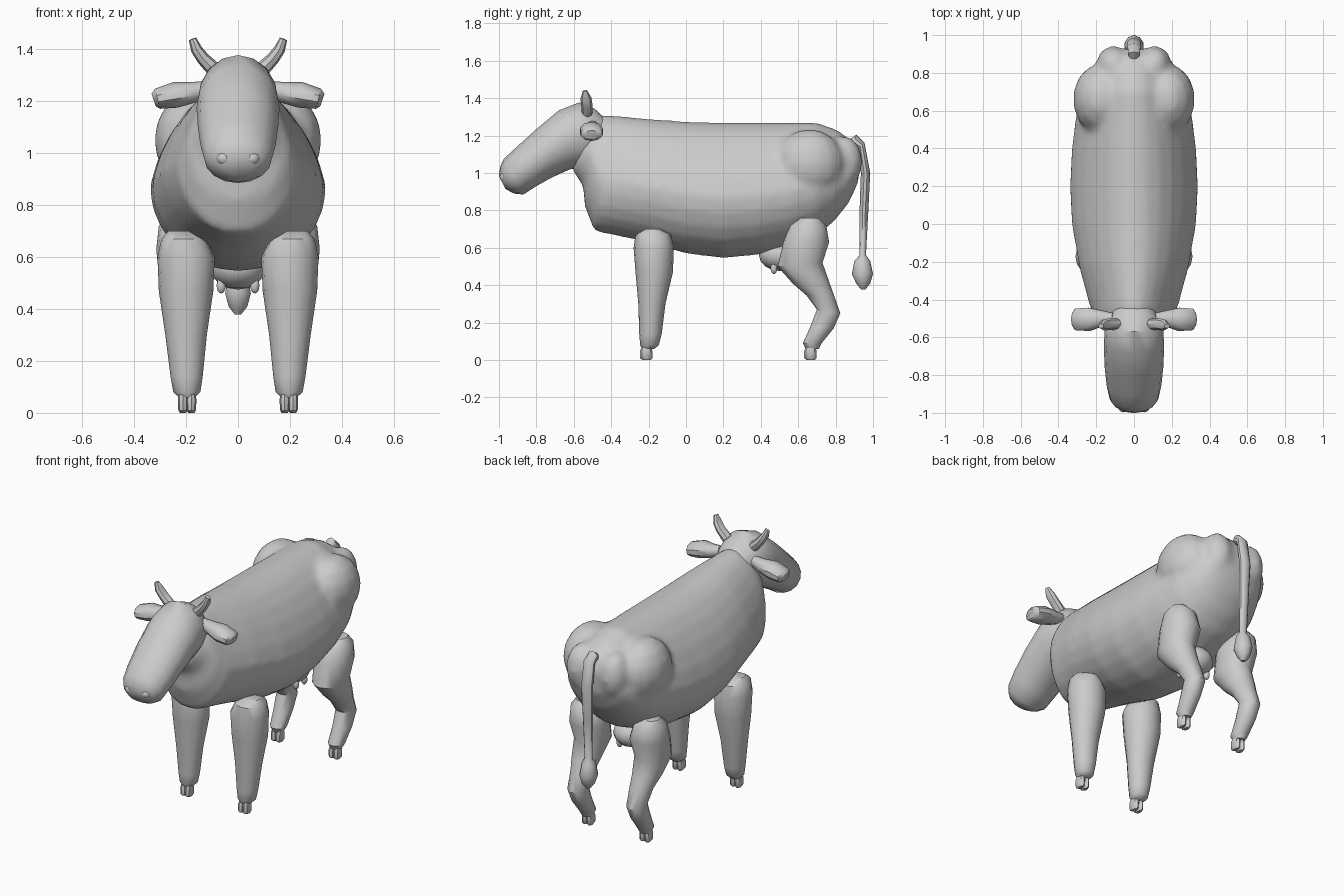
import bpy, bmesh, math
from mathutils import Vector

if "Cube" in bpy.data.objects:
    bpy.data.objects.remove(bpy.data.objects["Cube"])


def finish(name, bm, mirror=False, angle=40):
    bmesh.ops.recalc_face_normals(bm, faces=bm.faces)
    me = bpy.data.meshes.new(name)
    bm.to_mesh(me)
    bm.free()
    ob = bpy.data.objects.new(name, me)
    bpy.context.collection.objects.link(ob)
    if mirror:
        ob.modifiers.new("Mirror", 'MIRROR')
    bpy.ops.object.select_all(action='DESELECT')
    ob.select_set(True)
    bpy.context.view_layer.objects.active = ob
    bpy.ops.object.shade_smooth_by_angle(angle=math.radians(angle))
    return ob


def skin(name, loops, mirror=False):
    """Bridge closed point loops and cap both ends."""
    bm = bmesh.new()
    vs = [[bm.verts.new(p) for p in loop] for loop in loops]
    n = len(vs[0])
    for a, b in zip(vs, vs[1:]):
        for i in range(n):
            j = (i + 1) % n
            bm.faces.new((a[i], a[j], b[j], b[i]))
    bm.faces.new(vs[0])
    bm.faces.new(vs[-1])
    return finish(name, bm, mirror)


def loft(name, rings, x=0, mid=0.5, pear=0, n=16, mirror=False):
    """Each ring: side-view points A(y,z) and B(y,z), half width, optional x.
    mid = where the widest point lies from A to B; pear narrows the A side."""
    loops = []
    for ya, za, yb, zb, w, *cx in rings:
        a, b = Vector((0, ya, za)), Vector((0, yb, zb))
        c = a.lerp(b, mid)
        loop = []
        for i in range(n):
            t = math.tau * i / n
            s, k = math.sin(t), math.cos(t)
            p = c + (a - c) * k if k > 0 else c + (b - c) * -k
            p.x = (cx[0] if cx else x) + w * s * (1 - pear * max(k, 0))
            loop.append(p)
        loops.append(loop)
    return skin(name, loops, mirror)


def tube(name, path, n=10, mirror=False):
    """Path points: x, y, z, radius along y, radius across."""
    pts = [Vector(p[:3]) for p in path]
    loops = []
    for i, p in enumerate(path):
        d = (pts[min(i + 1, len(pts) - 1)] - pts[max(i - 1, 0)]).normalized()
        u = d.cross(Vector((0, 1, 0))).normalized()
        v = d.cross(u)
        loops.append([pts[i] + u * p[4] * math.cos(math.tau * k / n)
                      + v * p[3] * math.sin(math.tau * k / n) for k in range(n)])
    return skin(name, loops, mirror)


def ball(name, c, r, mirror=False):
    bm = bmesh.new()
    bmesh.ops.create_uvsphere(bm, u_segments=14, v_segments=8, radius=1)
    for v in bm.verts:
        v.co = Vector([c[i] + v.co[i] * r[i] for i in range(3)])
    return finish(name, bm, mirror)


# Barrel body with neck: top point, bottom point, half width
body = loft("body", [
    (-.50, 1.29, -.61, 1.02, .12), (-.46, 1.31, -.55, .93, .17),
    (-.42, 1.31, -.54, .82, .20), (-.36, 1.305, -.49, .69, .235),
    (-.20, 1.29, -.25, .64, .29), (0, 1.275, 0, .57, .33),
    (.20, 1.27, .20, .545, .34), (.40, 1.27, .40, .565, .33),
    (.56, 1.27, .56, .605, .31), (.70, 1.27, .70, .665, .285),
    (.81, 1.23, .79, .74, .24), (.89, 1.17, .87, .84, .19),
    (.93, 1.09, .92, .95, .11)], mid=.55, pear=.22, n=24)

# Hip and pin bone swellings, blended into the body
lumps = []
for s in (-1, 1):
    lumps.append(ball("hip", (s * .175, .66, 1.05), (.15, .19, .185)))
    lumps.append(ball("pin_bone", (s * .11, .84, 1.06), (.09, .105, .14)))
for ob in lumps:
    ob.select_set(True)
body.select_set(True)
bpy.context.view_layer.objects.active = body
bpy.ops.object.join()
blend = body.modifiers.new("Blend", 'REMESH')
blend.mode, blend.voxel_size, blend.use_smooth_shade = 'VOXEL', .02, True
soften = body.modifiers.new("Soften", 'SMOOTH')
soften.factor, soften.iterations = .5, 5

# Long head
loft("head", [
    (-.43, 1.29, -.43, 1.15, .09), (-.49, 1.345, -.49, 1.06, .135),
    (-.57, 1.378, -.56, 1.03, .155), (-.68, 1.335, -.62, 1.02, .16),
    (-.80, 1.235, -.72, .975, .155), (-.91, 1.135, -.80, .93, .145),
    (-.975, 1.075, -.87, .885, .13), (-.993, 1.035, -.92, .89, .105),
    (-1.0, .985, -.965, .915, .06)], mid=.5)
ball("nostrils", (.055, -.965, .98), (.03, .032, .028), True)

# Ears and horns
tube("ears", [(.11, -.50, 1.25, .03, .03), (.17, -.50, 1.235, .045, .04),
              (.24, -.505, 1.225, .065, .05), (.31, -.505, 1.21, .06, .04),
              (.325, -.505, 1.205, .035, .025)], mirror=True)
tube("horns", [(.09, -.53, 1.32, .03, .03), (.135, -.53, 1.365, .03, .025),
               (.16, -.535, 1.40, .03, .022), (.175, -.54, 1.44, .012, .015)],
     n=8, mirror=True)

# Front legs: front point, back point, half width, x
loft("front_legs", [
    (-.22, .70, -.14, .70, .045, .225), (-.27, .67, -.08, .67, .085, .21),
    (-.28, .60, -.065, .60, .11, .20), (-.27, .47, -.07, .47, .105, .20),
    (-.255, .30, -.11, .30, .08, .20), (-.25, .14, -.13, .14, .062, .198),
    (-.245, .08, -.145, .08, .052, .197), (-.235, .06, -.17, .06, .03, .197)],
    mirror=True)

# Hind legs with bent hock
loft("hind_legs", [
    (.61, .76, .71, .76, .045, .23), (.555, .72, .75, .72, .09, .215),
    (.52, .63, .765, .63, .11, .205), (.49, .50, .73, .52, .098, .205),
    (.57, .41, .765, .42, .08, .205), (.645, .345, .79, .35, .066, .20),
    (.70, .27, .825, .25, .058, .20), (.665, .18, .79, .17, .053, .20),
    (.625, .09, .725, .09, .048, .197), (.64, .06, .71, .06, .03, .197)],
    mirror=True)

# Cloven hooves, two toes per foot
for label, y in (("front", -.21), ("hind", .668)):
    for side, x in (("inner", .18), ("outer", .212)):
        loft(f"{label}_{side}_toes", [
            (y - .022, .08, y + .022, .08, .016), (y - .036, .05, y + .03, .05, .02),
            (y - .036, .01, y + .03, .01, .018), (y - .02, 0, y + .02, 0, .012)],
            x=x, n=8, mirror=True)

# Tail with tuft
loft("tail", [
    (.86, 1.10, .86, 1.17, .02), (.89, 1.14, .91, 1.205, .032),
    (.92, 1.13, .955, 1.16, .036), (.935, 1.0, .985, 1.0, .036),
    (.928, .80, .975, .80, .03), (.928, .56, .962, .56, .024),
    (.90, .53, .985, .53, .04), (.887, .46, 1.0, .46, .052),
    (.91, .41, .985, .41, .038), (.935, .378, .96, .378, .012)], n=10)

# Udder and teats
ball("udder", (0, .51, .56), (.11, .12, .085))
for label, y in (("front", .47), ("rear", .55)):
    ball(f"{label}_teats", (.065, y, .49), (.018, .018, .03), True)
